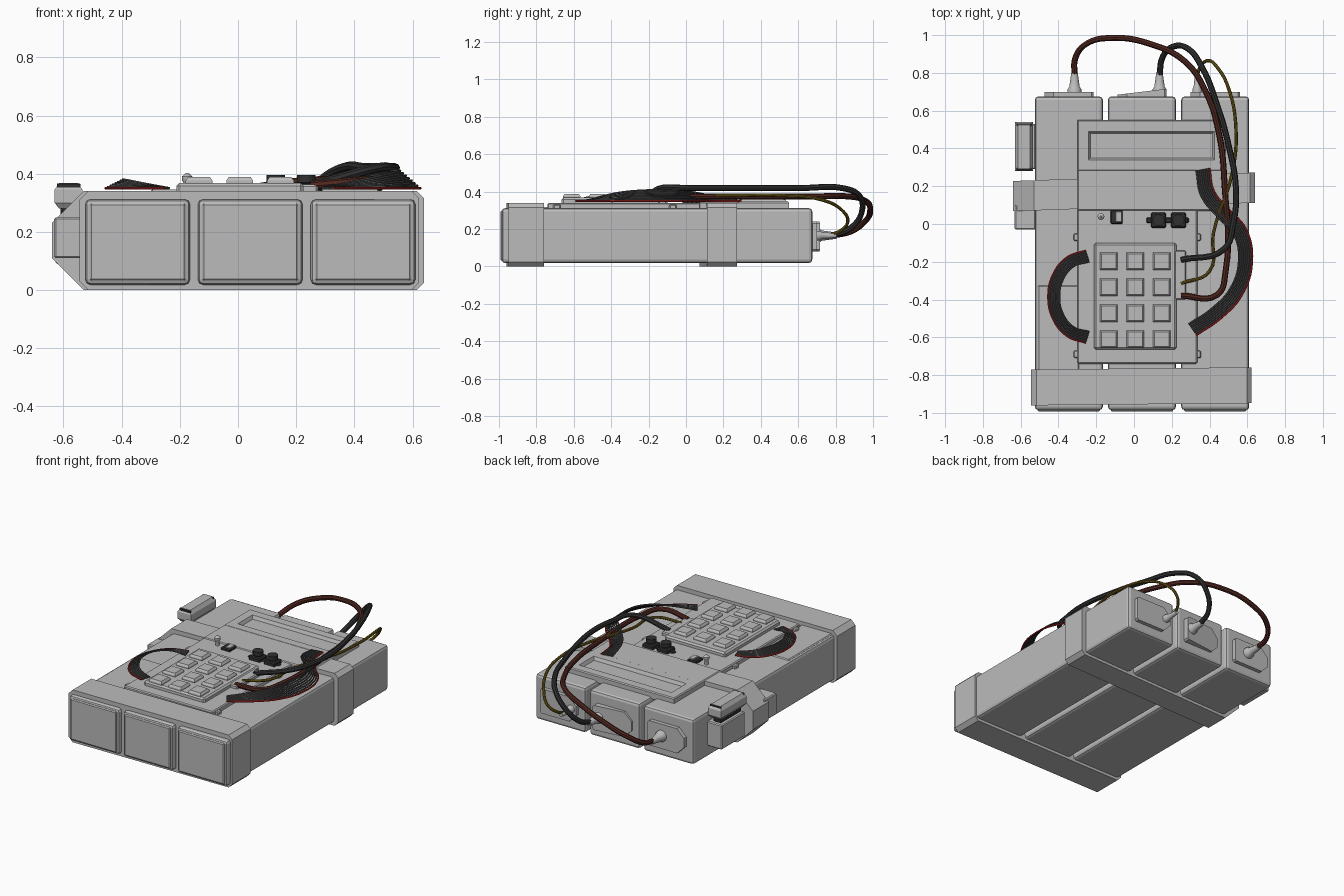
import bpy, bmesh, math
from mathutils import Vector

cube = bpy.data.objects.get("Cube")
if cube:
    bpy.data.objects.remove(cube, do_unlink=True)

# Shared heights: cover surface, keypad surface and plug axis
DECK, PAD, PLUG = .34, .368, .165


def material(name, red, green, blue):
    mat = bpy.data.materials.new(name)
    mat.use_nodes = True
    mat.diffuse_color = (red, green, blue, 1)
    shader = mat.node_tree.nodes["Principled BSDF"]
    shader.inputs["Base Color"].default_value = mat.diffuse_color
    return mat


GREY = material("light grey", .5, .5, .5)
DARK = material("charcoal", .03, .03, .03)
CABLE = material("ribbon grey", .07, .07, .07)
RED = material("ribbon red", .45, .02, .02)
BROWN = material("wire brown", .08, .02, .014)
YELLOW = material("wire yellow", .16, .11, .01)


def skin(name, rings, mat):
    """Join closed rings of points and cap both ends."""
    bm = bmesh.new()
    loops = [[bm.verts.new(point) for point in ring] for ring in rings]
    for low, high in zip(loops, loops[1:]):
        for i in range(len(low)):
            bm.faces.new((low[i - 1], low[i], high[i], high[i - 1]))
    bm.faces.new(loops[0])
    bm.faces.new(loops[-1])
    bmesh.ops.recalc_face_normals(bm, faces=bm.faces)
    mesh = bpy.data.meshes.new(name)
    bm.to_mesh(mesh)
    bm.free()
    mesh.materials.append(mat)
    ob = bpy.data.objects.new(name, mesh)
    bpy.context.collection.objects.link(ob)
    return ob


def stack(name, x, y, steps, mat=GREY):
    """One rectangle repeated as (inset, height) steps."""
    rings = []
    for inset, z in steps:
        left, right, front, back = x[0] + inset, x[1] - inset, y[0] + inset, y[1] - inset
        rings.append([(left, front, z), (right, front, z), (right, back, z), (left, back, z)])
    return skin(name, rings, mat)


def box(name, x, y, z, mat=GREY, bevel=.006, segments=1):
    ob = stack(name, x, y, [(0, z[0]), (0, z[1])], mat)
    mod = ob.modifiers.new("bevel", "BEVEL")
    mod.width, mod.segments = bevel, segments


def chamfered(name, x, y, z, cut_right, cut_left, skew=0):
    """Slab with cut corners, seen from the front, slightly skewed in plan."""
    (left, right), (low, high) = x, z
    profile = [(left, low + cut_right), (left + cut_right, low),
               (right - cut_left, low), (right, low + cut_left),
               (right, high - cut_left), (right - cut_left, high),
               (left + cut_right, high), (left, high - cut_right)]
    skin(name, [[(px, py + skew * px, pz) for px, pz in profile] for py in y], GREY)


def activate(ob):
    bpy.ops.object.select_all(action="DESELECT")
    ob.select_set(True)
    bpy.context.view_layer.objects.active = ob


def smooth(ob):
    activate(ob)
    bpy.ops.object.shade_smooth_by_angle(angle=math.radians(40))


def lathe(name, centre, axis, steps, mat=GREY, sides=12):
    """Round part from (distance along axis, radius) steps."""
    turn = Vector(axis).to_track_quat("Z", "Y")
    angles = [math.tau * i / sides for i in range(sides)]
    smooth(skin(name, [[Vector(centre) + turn @ Vector((r * math.cos(a), r * math.sin(a), h))
                        for a in angles] for h, r in steps], mat))


def wire(name, points, radius, mat, roundness=2):
    curve = bpy.data.curves.new(name, "CURVE")
    curve.dimensions = "3D"
    curve.bevel_depth, curve.bevel_resolution = radius, roundness
    curve.resolution_u, curve.use_fill_caps = 6, True
    knots = curve.splines.new("BEZIER").bezier_points
    knots.add(len(points) - 1)
    for knot, point in zip(knots, points):
        knot.co = point
        knot.handle_left_type = knot.handle_right_type = "AUTO"
    curve.materials.append(mat)
    ob = bpy.data.objects.new(name, curve)
    bpy.context.collection.objects.link(ob)
    activate(ob)
    bpy.ops.object.convert(target="MESH")
    smooth(bpy.context.object)


def plug_wire(name, plan, rise, top, radius, mat):
    """Climb from the plug over the first points, run level, end in the keypad."""
    points = []
    for i, (x, y) in enumerate(plan):
        t = min(1, i / rise)
        points.append((x, y, PLUG + (top - PLUG) * t * t * (3 - 2 * t)))
    points[-1] = (*plan[-1], PAD - .01)
    wire(name, points, radius, mat)


def ribbon(name, plan, width, arch, strands=8):
    """Parallel strands that arch up, with the red outer edge hanging low."""
    path = [Vector(p) for p in plan]
    last = len(path) - 1
    for k in range(strands):
        t = k / (strands - 1)
        points = []
        for i, p in enumerate(path):
            along = (path[min(i + 1, last)] - path[max(i - 1, 0)]).normalized()
            side = Vector((along.y, -along.x)) * width * (t - .5)
            points.append((*(p + side), DECK + .01 + arch * (1 - t) * math.sin(math.pi * i / last)))
        wire(f"{name}_strand", points, width / 13, RED if k == strands - 1 else CABLE, 1)


# Three bricks with raised front panels, end plates and plugs
for side, x, plug_x, skew, size in (("right", -.525, -.315, 0, 1), ("middle", -.138, .135, .12, 1),
                                    ("left", .25, .335, 0, .7)):
    end, middle = x + .36, x + .18
    box(f"{side}_brick", (x, end), (-.985, .675), (.018, .312), GREY, .018, 2)
    box(f"{side}_front_panel", (x + .015, end - .015), (-.993, -.97), (.032, .298))
    shift = skew * middle
    chamfered(f"{side}_end_plate", (middle - .13, middle + .13), (.66 - shift, .7 - shift),
              (.08, .24), .05, .01, skew)
    lathe(f"{side}_plug", (plug_x, .685, PLUG), (0, 1, 0),
          [(h, r * size) for h, r in ((0, .036), (.03, .036), (.04, .028), (.08, .022), (.12, .017))])

# Straps around the bricks
chamfered("front_strap", (-.545, .622), (-.955, -.765), (0, DECK), .03, .025, .01)
chamfered("middle_strap", (-.64, .64), (.09, .25), (0, DECK), .11, .025, .035)

# Side holder and clip
box("side_holder", (-.632, -.52), (-.03, .1), (.11, .25))
box("clip_body", (-.628, -.52), (.29, .53), (.09, .25))
box("clip_neck", (-.61, -.55), (.3, .51), (.25, .29), DARK)
stack("clip_head", (-.63, -.535), (.28, .54), [(.015, .28), (0, .3), (0, .345), (.015, .368)])
for y in (.285, .52):
    box("clip_jaw", (-.622, -.542), (y, y + .012), (.3, .367), DARK, .002)

# Cover panels, with the recessed display
display_x = (-.3, .485)
box("cover_panel", display_x, (.07, .29), (.3, .345))
stack("display_panel", display_x, (.28, .55),
      [(0, .3), (0, DECK), (.006, .346), (.06, .346), (.07, .325)])
box("keypad_panel", (-.3, .335), (-.74, .09), (.3, DECK))
box("side_cover", (-.51, -.29), (-.78, -.325), (.3, .318))
for x in (-.305, DECK):
    for y in (-.07, -.69):
        box("panel_tab", (x - .015, x + .015), (y - .02, y + .02), (.3, .332))

# Keypad with a grid of keys
box("keypad_base", (-.212, .225), (-.665, -.1), (.33, PAD), GREY, .01)
box("keypad_wire_block", (.2, .275), (-.4, -.14), (.33, PAD - .006))
for column in range(3):
    for row in range(4):
        x, y = -.18 + .14 * column, -.243 - .138 * row
        stack("key", (x, x + .092), (y, y + .092), [(0, PAD - .01), (0, PAD + .008), (.008, PAD + .02)])

# Indicator lamp, switch and knobs
up = (0, 0, 1)
lathe("lamp", (-.175, .04, DECK), up, [(0, .013), (.03, .013), (.036, .018), (.05, .018), (.063, .004)])
box("switch_frame", (-.125, -.06), (0, .075), (.33, .356), DARK)
box("switch_lever", (-.098, -.065), (.01, .065), (.35, .362), GREY, .002)
for x in (.13, .235):
    box("knob_base", (x - .04, x + .04), (-.02, .06), (.33, .362), DARK)
    lathe("knob", (x, .02, .355), up, [(0, .022), (.012, .022), (.014, .032), (.04, .032)], DARK)
    box("knob_pin", (x - .065, x + .055), (.005, .035), (.33, .35), DARK)

# Wires from the plugs to the keypad
plug_wire("brown_wire", [(-.315, .78), (-.31, .88), (-.25, .955), (-.11, .985), (.08, .955), (.27, .86),
                         (.38, .7), (.45, .48), (.48, .2), (.485, -.25), (.44, -.375), (.25, -.38)],
          5, .375, .016, BROWN)
plug_wire("black_wire", [(.135, .78), (.15, .88), (.21, .94), (.29, .925), (.36, .83), (.44, .63),
                         (.5, .42), (.54, .18), (.525, 0), (.48, -.13), (.25, -.19)],
          4, .42, .016, DARK)
plug_wire("yellow_wire", [(.335, .75), (.345, .82), (.39, .865), (.44, .83), (.5, .72), (.54, .5),
                          (.52, .27), (.42, -.05), (.4, -.25), (.25, -.315)],
          5, .38, .009, YELLOW)

# Flat ribbon cables
arc = [math.pi * (.5 + i / 6) for i in range(7)]
ribbon("right_ribbon", [(-.245 + .18 * math.cos(a), -.385 + .215 * math.sin(a)) for a in arc], .06, .03)
ribbon("left_ribbon", [(.31, -.56), (.44, -.47), (.54, -.36), (.59, -.2), (.56, -.04),
                       (.47, .06), (.39, .16), (.365, .29)], .07, .06)
